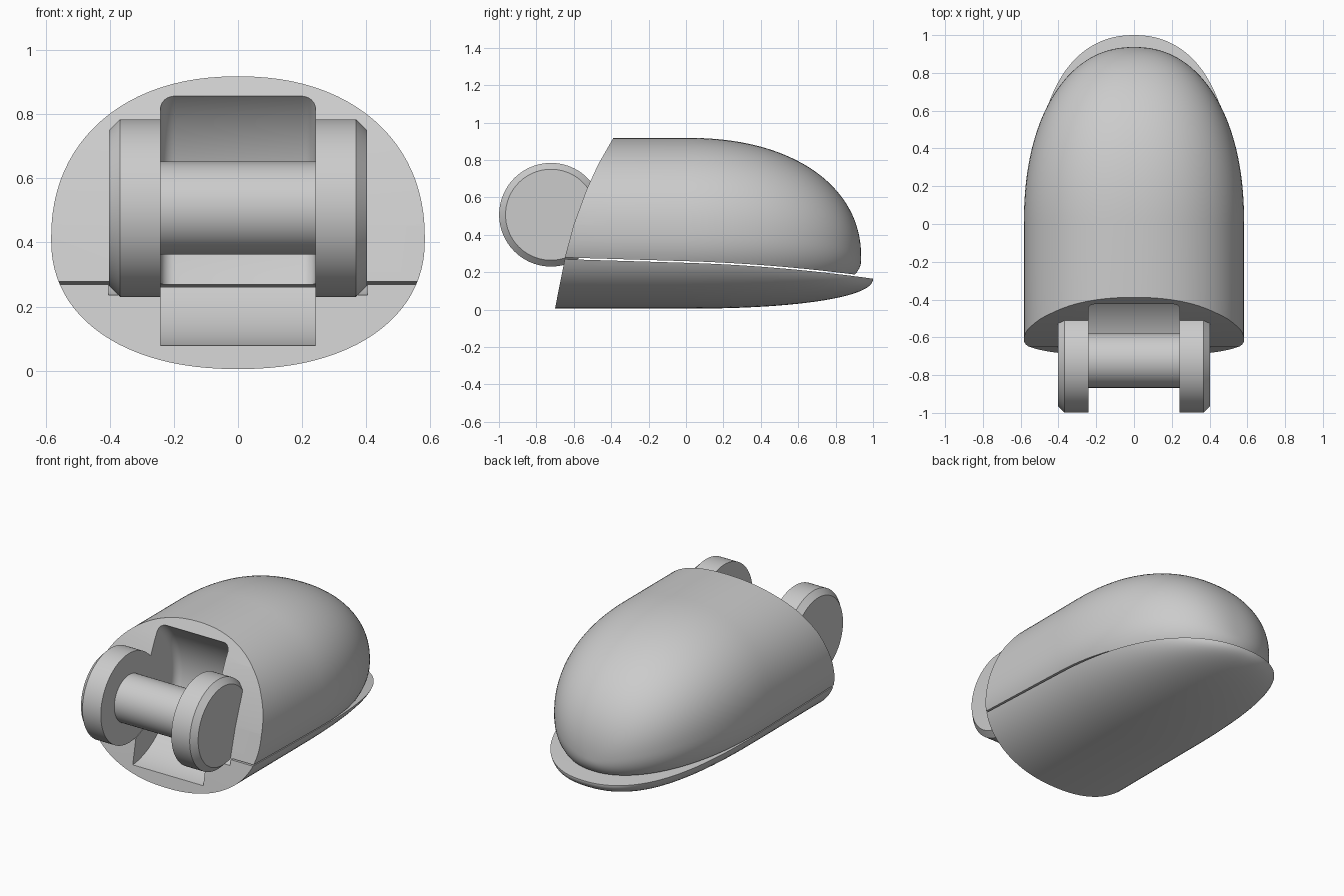
import bpy, bmesh, math
from mathutils import Matrix

if "Cube" in bpy.data.objects:
    bpy.data.objects.remove(bpy.data.objects["Cube"], do_unlink=True)

grey = bpy.data.materials.new("light grey")
grey.use_nodes = True
COLOUR = (0.6, 0.6, 0.6, 1)
grey.diffuse_color = COLOUR
grey.node_tree.nodes["Principled BSDF"].inputs["Base Color"].default_value = COLOUR

POWER = 2.2          # roundness of the shell
AXIS = (-0.722, 0.507)   # y, z of the hinge axis


def finish(bm, name):
    bmesh.ops.recalc_face_normals(bm, faces=bm.faces[:])
    mesh = bpy.data.meshes.new(name)
    bm.to_mesh(mesh)
    bm.free()
    mesh.materials.append(grey)
    obj = bpy.data.objects.new(name, mesh)
    bpy.context.collection.objects.link(obj)
    return obj


def select(obj):
    bpy.ops.object.select_all(action="DESELECT")
    obj.select_set(True)
    bpy.context.view_layer.objects.active = obj


def smooth(obj):
    select(obj)
    bpy.ops.object.shade_smooth_by_angle(angle=math.radians(28))


def cut(obj, cutter, operation):
    mod = obj.modifiers.new("cut", "BOOLEAN")
    mod.operation, mod.solver, mod.object = operation, "EXACT", cutter
    select(obj)
    bpy.ops.object.modifier_apply(modifier=mod.name)
    bpy.data.objects.remove(cutter, do_unlink=True)


def signed_power(v):
    return math.copysign(abs(v) ** (2 / POWER), v)


def loft(name, tip, section, sides=96, steps=36):
    """Rounded sections along y; section(s) gives centre, rise and drop."""
    stations = [(-0.85, 1), (-0.4, 1)]
    for i in range(steps + 1):
        t = math.sin(math.radians(89) * i / steps)
        stations.append((tip * t, (1 - t ** POWER) ** (1 / POWER)))
    bm = bmesh.new()
    rings = []
    for y, s in stations:
        centre, rise, drop = section(s)
        ring = []
        for k in range(sides):
            a = math.tau * k / sides
            u, v = signed_power(math.cos(a)), signed_power(math.sin(a))
            ring.append(bm.verts.new((0.583 * s * u, y, centre + v * (rise if v > 0 else drop))))
        rings.append(ring)
    for a, b in zip(rings, rings[1:]):
        for k in range(sides):
            j = (k + 1) % sides
            bm.faces.new((a[k], a[j], b[j], b[k]))
    bm.faces.new(rings[0])
    bm.faces.new(rings[-1])
    return finish(bm, name)


def prism(name, outline):
    """Side outline (y, z) extruded across x."""
    bm = bmesh.new()
    face = bm.faces.new([bm.verts.new((-1, y, z)) for y, z in outline])
    moved = bmesh.ops.extrude_face_region(bm, geom=[face])["geom"]
    bmesh.ops.translate(bm, vec=(2, 0, 0), verts=[v for v in moved if isinstance(v, bmesh.types.BMVert)])
    return finish(bm, name)


def drum(name, radius, x0, x1, bevel=0, bevel_segments=1, ends=(-1, 1)):
    """Cylinder on the hinge axis, with chosen rims bevelled."""
    bm = bmesh.new()
    bmesh.ops.create_cone(bm, cap_ends=True, segments=96, radius1=radius, radius2=radius, depth=x1 - x0)
    if bevel:
        rims = [e for e in bm.edges
                if any(e.verts[0].co.z * d > 0 and e.verts[1].co.z * d > 0 for d in ends)]
        bmesh.ops.bevel(bm, geom=rims, offset=bevel, segments=bevel_segments, profile=0.5, affect="EDGES")
    place = Matrix.Translation(((x0 + x1) / 2, *AXIS)) @ Matrix.Rotation(math.pi / 2, 4, "Y")
    bmesh.ops.transform(bm, matrix=place, verts=bm.verts[:])
    return finish(bm, name)


def split(y):
    return 0.25 - 0.03 * y - 0.055 * max(y, 0) ** 2


# Slanted front face and the parting line between the shells
FRONT_LOW = [(-0.705, -0.02), (-0.675, 0.135)]
FRONT_HIGH = [(-0.60, 0.455), (-0.53, 0.645), (-0.47, 0.775), (-0.39, 0.915), (-0.33, 1.0)]
seam = [-0.648 + 1.75 * i / 30 for i in range(31)]

# Upper shell with a rounded slot for the hinge
upper = loft("upper_shell", 0.937, lambda s: (0.27 + 0.14 * s, 0.508 * s, 0.405 * s))
outline = FRONT_HIGH + [(1.1, 1.0)] + [(y, split(y) + 0.009) for y in reversed(seam)]
cut(upper, prism("upper_cutter", outline), "INTERSECT")
cut(upper, drum("upper_slot", 0.46, -0.242, 0.242, 0.045, 6), "DIFFERENCE")

# Lower shell with the slot and the notches for the discs
lower = loft("lower_shell", 1.0, lambda s: (0.165 + 0.245 * s ** 3, 0.3 * s, 0.16 * s + 0.245 * s ** 3))
outline = FRONT_LOW + [(y, split(y)) for y in seam] + [(1.1, -0.02)]
cut(lower, prism("lower_cutter", outline), "INTERSECT")
cut(lower, drum("lower_slot", 0.43, -0.242, 0.242), "DIFFERENCE")
cut(lower, drum("disc_notch", 0.28, -0.404, 0.404), "DIFFERENCE")

# Hinge axle and its two chamfered discs
axle = drum("hinge_axle", 0.145, -0.26, 0.26)
left_disc = drum("left_hinge_disc", 0.277, 0.242, 0.402, 0.034, ends=(1,))
right_disc = drum("right_hinge_disc", 0.277, -0.402, -0.242, 0.034, ends=(-1,))

for part in (upper, lower, axle, left_disc, right_disc):
    smooth(part)
